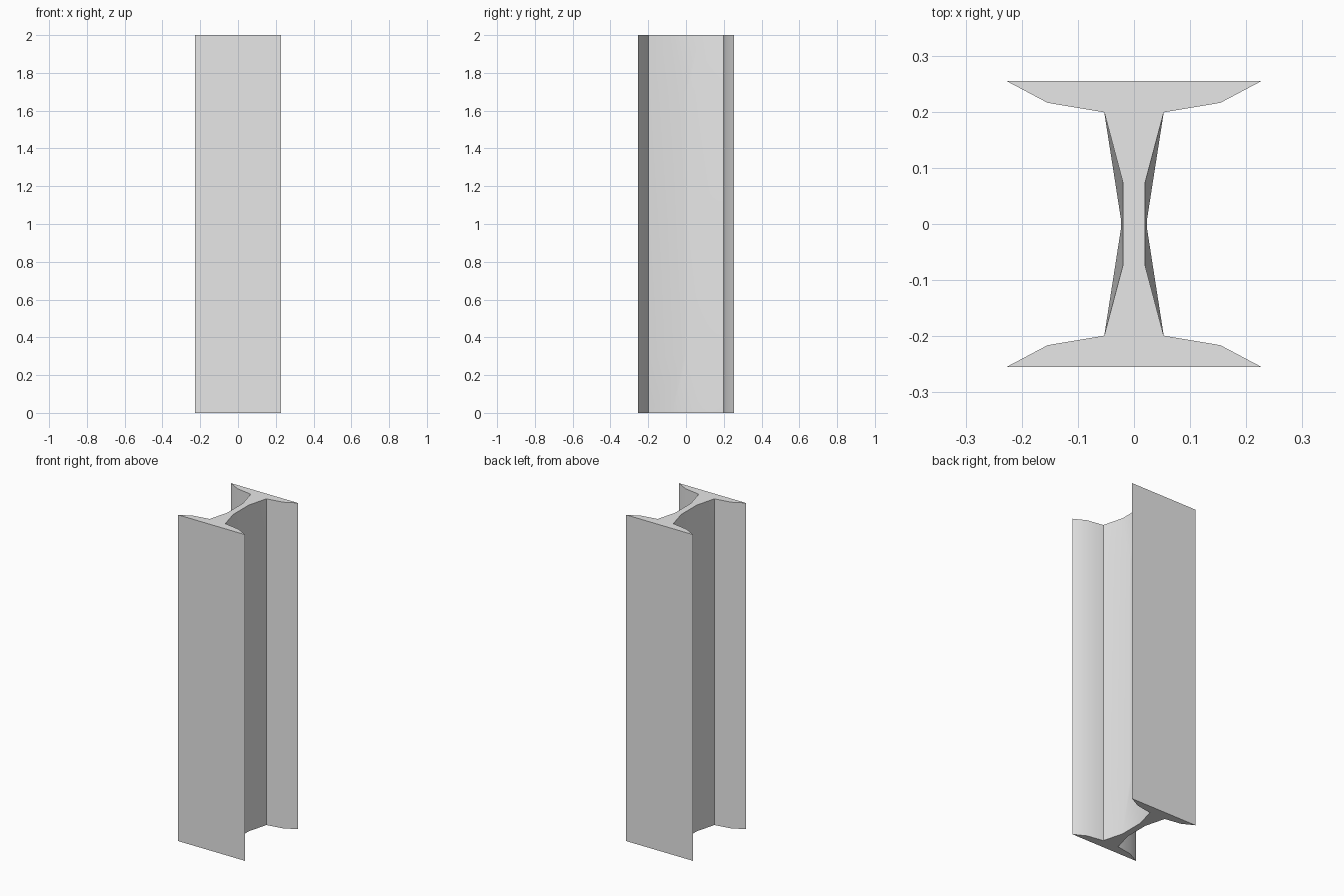
import bpy
import bmesh
import math

cube = bpy.data.objects.get("Cube")
if cube:
    bpy.data.objects.remove(cube, do_unlink=True)

HEIGHT = 2.0

# One flat colour for the whole beam
steel = bpy.data.materials.new("light_grey_steel")
steel.use_nodes = True
grey = (0.8, 0.8, 0.8, 1.0)
steel.diffuse_color = grey
steel.node_tree.nodes["Principled BSDF"].inputs["Base Color"].default_value = grey


def section(web_x, web_y):
    """Full I-shaped outline, mirrored from one quarter, counter-clockwise."""
    quarter = [(web_x, web_y), (0.053, 0.199), (0.154, 0.216), (0.2275, 0.255)]
    right = [(x, -y) for x, y in reversed(quarter)] + quarter
    return right + [(-x, -y) for x, y in right]


# Cross-sections up the beam: the web is waisted at both ends
levels = [
    (0.0, section(0.02, 0.075)),
    (0.3, section(0.0235, 0.01)),
    (HEIGHT - 0.3, section(0.0235, 0.01)),
    (HEIGHT, section(0.02, 0.075)),
]

# Skin the sections and cap the ends
bm = bmesh.new()
rings = [[bm.verts.new((x, y, z)) for x, y in outline] for z, outline in levels]
count = len(rings[0])
for low, high in zip(rings, rings[1:]):
    for i in range(count):
        j = (i + 1) % count
        bm.faces.new((low[i], low[j], high[j], high[i]))
bm.faces.new(list(reversed(rings[0])))
bm.faces.new(rings[-1])
bmesh.ops.recalc_face_normals(bm, faces=bm.faces)

mesh = bpy.data.meshes.new("i_beam")
bm.to_mesh(mesh)
bm.free()
mesh.materials.append(steel)

beam = bpy.data.objects.new("i_beam", mesh)
bpy.context.collection.objects.link(beam)

# Soft rolled curves, crisp flange and end edges
bpy.ops.object.select_all(action="DESELECT")
beam.select_set(True)
bpy.context.view_layer.objects.active = beam
bpy.ops.object.shade_smooth_by_angle(angle=math.radians(30))
